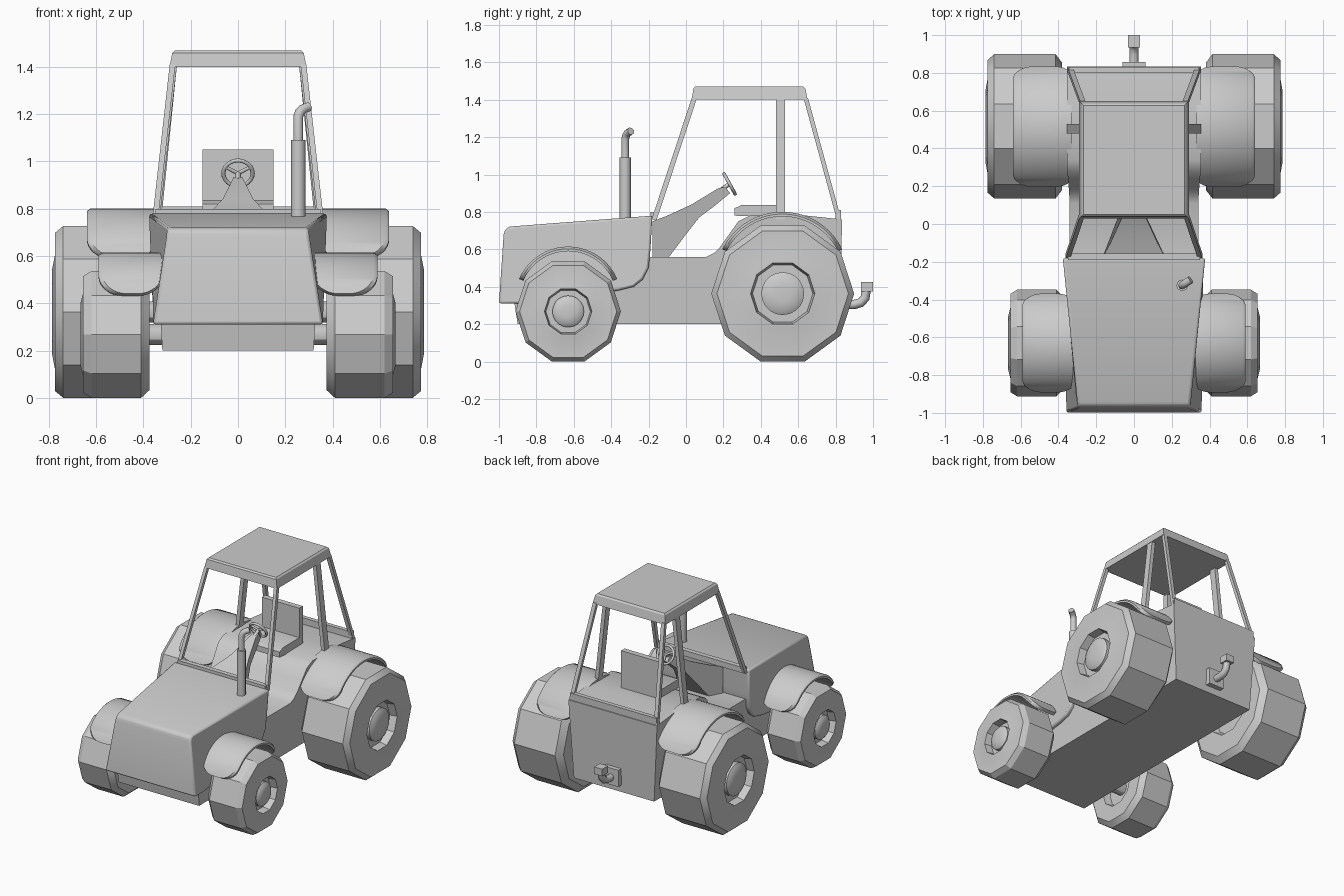
import bpy, bmesh, math
from mathutils import Vector

if "Cube" in bpy.data.objects:
    bpy.data.objects.remove(bpy.data.objects["Cube"])

grey = bpy.data.materials.new("plain_grey")
grey.use_nodes = True
grey.diffuse_color = (0.6, 0.6, 0.6, 1)
grey.node_tree.nodes["Principled BSDF"].inputs["Base Color"].default_value = grey.diffuse_color


def finish(name, bm, bevel=0, angle=30):
    """Turn a bmesh into a shaded object with an optional bevel."""
    bmesh.ops.recalc_face_normals(bm, faces=bm.faces)
    mesh = bpy.data.meshes.new(name)
    bm.to_mesh(mesh)
    bm.free()
    obj = bpy.data.objects.new(name, mesh)
    bpy.context.collection.objects.link(obj)
    mesh.materials.append(grey)
    if bevel:
        mod = obj.modifiers.new("bevel", 'BEVEL')
        mod.width, mod.segments, mod.limit_method = bevel, 2, 'ANGLE'
    bpy.ops.object.select_all(action='DESELECT')
    obj.select_set(True)
    bpy.context.view_layer.objects.active = obj
    bpy.ops.object.shade_smooth_by_angle(angle=math.radians(angle))
    return obj


def loft(name, rings, caps=True, **kw):
    """Skin a series of equal closed rings of points."""
    bm = bmesh.new()
    loops = [[bm.verts.new(p) for p in ring] for ring in rings]
    n = len(loops[0])
    for a, b in zip(loops, loops[1:]):
        for i in range(n):
            j = (i + 1) % n
            bm.faces.new((a[i], a[j], b[j], b[i]))
    if caps:
        bm.faces.new(loops[0])
        bm.faces.new(loops[-1])
    return finish(name, bm, **kw)


def side_profile(name, pts, width, **kw):
    """Side outline in (y, z), spread to both sides by width(y, z)."""
    return loft(name, [[(s * width(y, z), y, z) for y, z in pts] for s in (-1, 1)], **kw)


def box(name, x, y, z, **kw):
    return side_profile(name, [(y[0], z[0]), (y[1], z[0]), (y[1], z[1]), (y[0], z[1])],
                        lambda *_: x, **kw)


def beam(name, bottom, top, sx, sy):
    """Straight bar with level ends."""
    rings = [[(c[0] + a * sx, c[1] + b * sy, c[2]) for a, b in ((-1, -1), (1, -1), (1, 1), (-1, 1))]
             for c in (bottom, top)]
    return loft(name, rings)


def lathe_x(name, profile, side, y, z, n, **kw):
    """Turn an (x, radius) profile about a sideways axis."""
    rings = [[(side * x, y + r * math.cos(math.tau * i / n), z + r * math.sin(math.tau * i / n))
              for i in range(n)] for x, r in profile]
    return loft(name, rings, **kw)


def tube(name, pts, radius):
    """Round pipe along a path."""
    curve = bpy.data.curves.new(name, 'CURVE')
    curve.dimensions, curve.bevel_depth = '3D', radius
    curve.bevel_resolution, curve.use_fill_caps = 2, True
    spline = curve.splines.new('POLY')
    spline.points.add(len(pts) - 1)
    for p, co in zip(spline.points, pts):
        p.co = (*co, 1)
    obj = bpy.data.objects.new(name, curve)
    bpy.context.collection.objects.link(obj)
    curve.materials.append(grey)
    bpy.ops.object.select_all(action='DESELECT')
    obj.select_set(True)
    bpy.context.view_layer.objects.active = obj
    bpy.ops.object.convert(target='MESH')
    bpy.ops.object.shade_smooth_by_angle(angle=math.radians(50))


def fender(name, side, x0, x1, y, z, radius, start):
    """Curved plate with rounded corners, wrapped over a wheel."""
    steps, corner, thick = 32, 0.1, 0.025
    half = math.pi / 2 - start
    mid, hw = (x0 + x1) / 2, (x1 - x0) / 2
    rings = []
    for i in range(steps + 1):
        t = -half * math.cos(math.pi * i / steps)
        near_end = max(0, corner - (half - abs(t)) * radius)
        w = hw - corner + math.sqrt(max(0, corner ** 2 - near_end ** 2))
        ring = []
        for x, r in ((-w, radius - thick), (w, radius - thick), (w, radius - 0.012),
                     (w - 0.015, radius), (-w, radius)):
            ring.append((side * (mid + x), y + r * math.sin(t), z + r * math.cos(t)))
        rings.append(ring)
    return loft(name, rings, angle=40)


# Main body: slab with a low foot well and a raised rear deck
side_profile("body", [(-.9, .2), (.82, .2), (.835, .76), (.6, .785), (.34, .78), (.28, .75),
                      (.23, .68), (.18, .61), (.15, .58), (.11, .56), (-.19, .56), (-.3, .42), (-.92, .33)],
             lambda y, z: .32 + .06 * (z - .2))


# Bonnet: narrows towards its upper front edge
def bonnet_width(y, z):
    front = (-.19 - y) / .8
    up = (z - .31) / .43
    return .36 + up * (.015 * (1 - front) - .07 * front)


side_profile("bonnet", [(-1, .31), (-.9, .31), (-.36, .38), (-.28, .4), (-.23, .44), (-.2, .5), (-.19, .6),
                        (-.18, .78), (-.94, .722), (-.965, .71), (-.975, .68)], bonnet_width, bevel=.012)

# Wheels, hubs, axles and fenders
for end, y, r, x0, x1 in (("front", -.63, .282, .375, .655), ("rear", .517, .382, .38, .775)):
    z = r * math.cos(math.pi / 10)
    rim = r * .49
    for label, s in (("left", 1), ("right", -1)):
        tag = f"{end}_{label}"
        lathe_x(f"{tag}_tyre", [(x0 + .05, rim * .9), (x0, rim), (x0, r * .88), (x0 + .035, r),
                                (x1 - .035, r), (x1, r * .92), (x1, r * .66), (x1 + .012, rim),
                                (x1 + .012, rim * .92), (x1 - .04, rim * .86)], s, y, z, 10)
        lathe_x(f"{tag}_hub", [(x1 - .05, r * .3), (x1 - .01, r * .3), (x1 + .004, r * .24),
                               (x1 + .01, r * .12)], s, y, z, 20, angle=40)
    lathe_x(f"{end}_axle", [(-x0 - .06, .045), (x0 + .06, .045)], 1, y, z, 12)

for label, s in (("left", 1), ("right", -1)):
    fender(f"front_{label}_fender", s, .32, .59, -.63, .33, .285, math.radians(23))
    fender(f"rear_{label}_fender", s, .33, .64, .515, .445, .356, math.radians(26))
    # Cab pillars
    beam(f"front_{label}_pillar", (s * .35, -.17, .76), (s * .277, .045, 1.41), .012, .014)
    beam(f"middle_{label}_pillar", (s * .345, .505, .76), (s * .272, .505, 1.41), .014, .025)
    beam(f"rear_{label}_pillar", (s * .338, .818, .76), (s * .272, .64, 1.41), .014, .012)

# Cab roof and window rails
loft("roof", [[(sx * a, y, z) for sx, y in ((-1, y0), (1, y0), (1, y1), (-1, y1))]
              for a, y0, y1, z in ((.29, .03, .65, 1.4), (.278, .04, .638, 1.46), (.268, .05, .628, 1.47))])
box("front_window_rail", .35, (-.19, -.155), (.76, .8))
box("rear_window_rail", .345, (.8, .83), (.75, .81))

# Dashboard column, flaring towards the bonnet
side_profile("steering_column", [(-.18, .75), (-.1, .78), (.03, .84), (.17, .925), (.21, .935), (.235, .9),
                                 (.15, .83), (.07, .77), (.0, .68), (-.09, .56), (-.18, .56)],
             lambda y, z: .018 + .15 * (max(0, .21 - y) / .39) ** 1.5)

# Steering wheel with three spokes
centre = Vector((0, .233, .95))
tilt = math.radians(-61)
bpy.ops.mesh.primitive_torus_add(location=centre, rotation=(tilt, 0, 0), major_radius=.062,
                                 minor_radius=.009, major_segments=24, minor_segments=8)
wheel = bpy.context.object
wheel.name = "steering_wheel"
wheel.data.materials.append(grey)
bpy.ops.object.shade_smooth_by_angle(angle=math.radians(60))
for k in range(3):
    a = math.radians(90 + 120 * k)
    arm = Vector((math.cos(a), math.sin(a) * math.cos(tilt), math.sin(a) * math.sin(tilt))) * .06
    tube(f"steering_spoke_{k + 1}", [centre, centre + arm], .008)
tube("steering_shaft", [(0, .19, .92), centre], .012)

# Seat
side_profile("seat_cushion", [(.26, .78), (.5, .77), (.5, .838), (.3, .838), (.26, .82)],
             lambda *_: .15)
box("seat_back", .15, (.485, .525), (.77, 1.05))

# Exhaust stack
tube("exhaust_muffler", [(.255, -.325, .74), (.255, -.325, 1.09)], .031)
tube("exhaust_pipe", [(.255, -.325, 1.08), (.255, -.325, 1.19), (.262, -.32, 1.21), (.275, -.312, 1.222),
                      (.3, -.295, 1.232)], .021)

# Tow hitch
box("hitch_plate", .06, (.82, .857), (.25, .37))
tube("hitch_arm", [(0, .85, .305), (0, .9, .305), (0, .935, .315), (0, .957, .34), (0, .965, .39)], .025)
box("hitch_block", .032, (.935, 1.0), (.375, .425))
